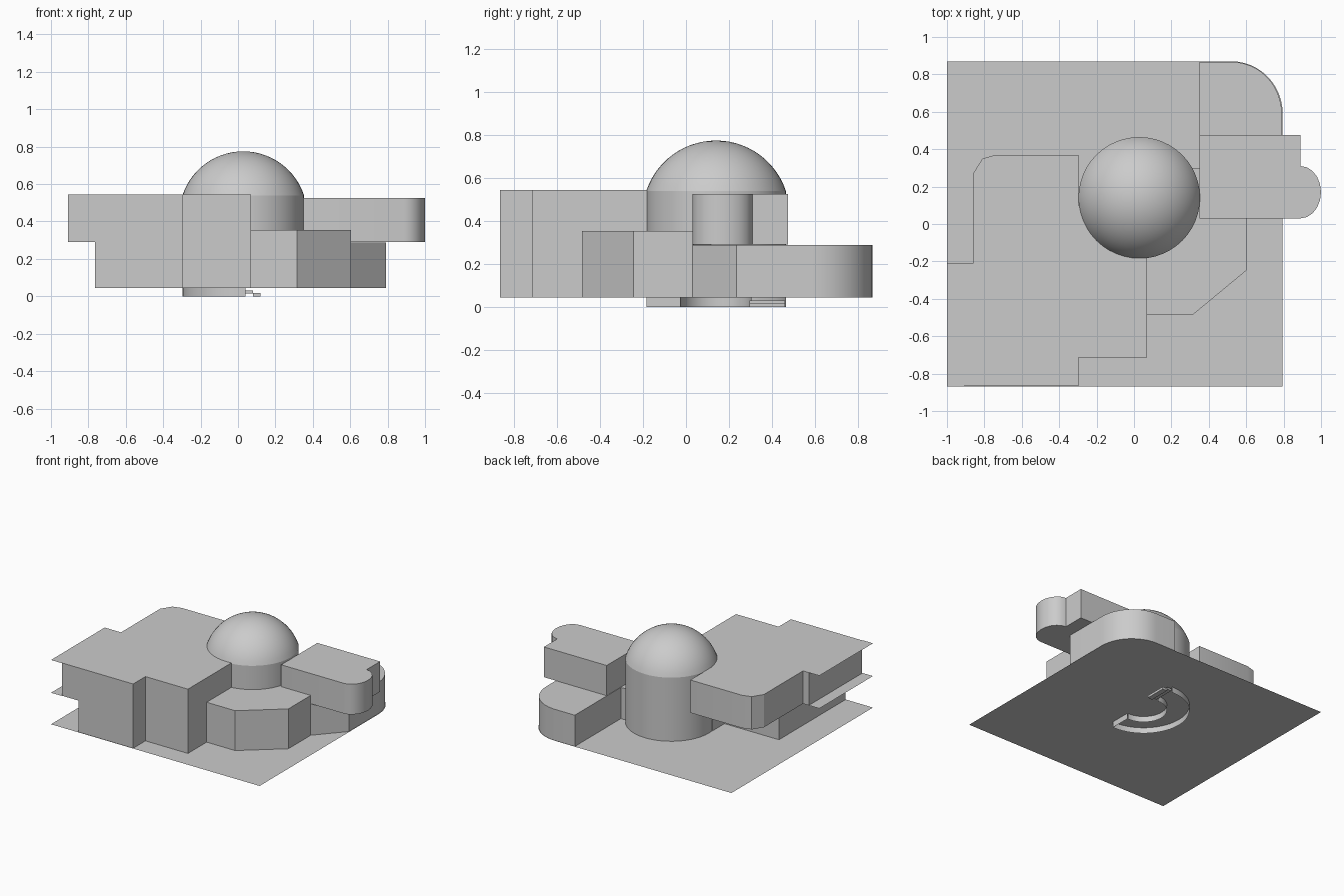
import bpy, bmesh, math

if "Cube" in bpy.data.objects:
    bpy.data.objects.remove(bpy.data.objects["Cube"])

G, M, T = 0.045, 0.29, 0.545      # ground, middle and roof levels
CX, CY, R = 0.028, 0.14, 0.325    # tower centre and radius


def finish(name, bm, smooth=True):
    bmesh.ops.recalc_face_normals(bm, faces=bm.faces)
    mesh = bpy.data.meshes.new(name)
    bm.to_mesh(mesh)
    bm.free()
    ob = bpy.data.objects.new(name, mesh)
    bpy.context.collection.objects.link(ob)
    if smooth:
        bpy.ops.object.select_all(action='DESELECT')
        bpy.context.view_layer.objects.active = ob
        ob.select_set(True)
        bpy.ops.object.shade_smooth_by_angle(angle=math.radians(30))
    return ob


def arc(cx, cy, rx, ry, a0, a1, n):
    return [(cx + rx * math.cos(math.radians(a0 + (a1 - a0) * i / n)),
             cy + ry * math.sin(math.radians(a0 + (a1 - a0) * i / n)))
            for i in range(n + 1)]


def rect(x0, y0, x1, y1):
    return [(x0, y0), (x1, y0), (x1, y1), (x0, y1)]


def sheet(name, pts, z):
    bm = bmesh.new()
    bm.faces.new([bm.verts.new((x, y, z)) for x, y in pts])
    return finish(name, bm, False)


def walls(name, pts, z0, z1, closed=True, top=True, bottom=True):
    bm = bmesh.new()
    lo = [bm.verts.new((x, y, z0)) for x, y in pts]
    hi = [bm.verts.new((x, y, z1)) for x, y in pts]
    n = len(pts)
    for i in range(n if closed else n - 1):
        j = (i + 1) % n
        bm.faces.new((lo[i], lo[j], hi[j], hi[i]))
    if top:
        bm.faces.new(hi)
    if bottom:
        bm.faces.new(lo)
    return finish(name, bm)


# ground plate with one rounded corner
corner = arc(0.52, 0.59, 0.275, 0.28, 0, 90, 12)
sheet("ground_plate", [(-1, -0.87), (0.795, -0.87)] + corner + [(-1, 0.87)], G)

# left wing: lower floor, wider upper floor, overhanging slabs
walls("lower_left_room", rect(-0.765, -0.866, -0.296, -0.05), G, M, bottom=False)
walls("lower_back_link", rect(-0.296, -0.3, -0.1, -0.05), G, M, bottom=False)
walls("upper_left_room",
      [(-0.91, -0.866), (-0.296, -0.866), (-0.296, 0.37), (-0.74, 0.37),
       (-0.81, 0.35), (-0.86, 0.27), (-0.86, -0.21), (-0.91, -0.21)], M, T)
for name, z in (("middle_slab_edge", M), ("roof_slab_edge", T)):
    sheet(name, rect(-1, -0.87, -0.91, -0.21), z)

# full height entrance block
walls("entrance_block", rect(-0.296, -0.715, 0.07, 0.1), G, T, bottom=False)

# chamfered front room
walls("front_bay",
      [(0.07, -0.485), (0.315, -0.485), (0.605, -0.245), (0.605, 0.03),
       (0.25, 0.15), (0.07, 0.15)], G, 0.355, bottom=False)

# right wing: rounded lower room and overhanging upper room
walls("lower_right_room",
      [(0.25, 0.03), (0.605, 0.03), (0.79, 0.235)]
      + arc(0.52, 0.59, 0.27, 0.277, 0, 90, 12)
      + [(0.35, 0.867), (0.35, 0.3), (0.25, 0.3)], G, M - 0.002, bottom=False)
walls("upper_right_room",
      [(0.35, 0.03)] + arc(0.89, 0.17, 0.11, 0.14, -90, 90, 10)
      + [(0.89, 0.475), (0.35, 0.475)], M, 0.525)

# round tower and dome
walls("tower", arc(CX, CY, R, R, 0, 352.5, 47), G, 0.54, top=False, bottom=False)
h = 0.235
S = (R * R + h * h) / (2 * h)
a1 = math.asin(R / S)
bm = bmesh.new()
prof = [bm.verts.new((CX + S * math.sin(a1 * i / 14), CY,
                      0.54 + h - S + S * math.cos(a1 * i / 14))) for i in range(15)]
edges = [bm.edges.new(p) for p in zip(prof, prof[1:])]
bmesh.ops.spin(bm, geom=prof + edges, cent=(CX, CY, 0), axis=(0, 0, 1),
               angle=2 * math.pi, steps=48)
bmesh.ops.remove_doubles(bm, verts=bm.verts, dist=0.0005)
finish("dome", bm)

# sunken half-ring passage below the tower, with end steps
for name, r in (("passage_outer_wall", R), ("passage_inner_wall", 0.165)):
    walls(name, arc(CX, CY, r, r, 88, 272, 24), 0, G, False, False, False)
walls("passage_end", [(0.04, CY - R), (0.04, CY - 0.165)], 0, G, False, False, False)
for i in range(2):
    walls("passage_step", rect(0.04 + 0.04 * i, 0.295, 0.08 + 0.04 * i, 0.46),
          0.015 * (1 - i), 0.03 - 0.012 * i)
